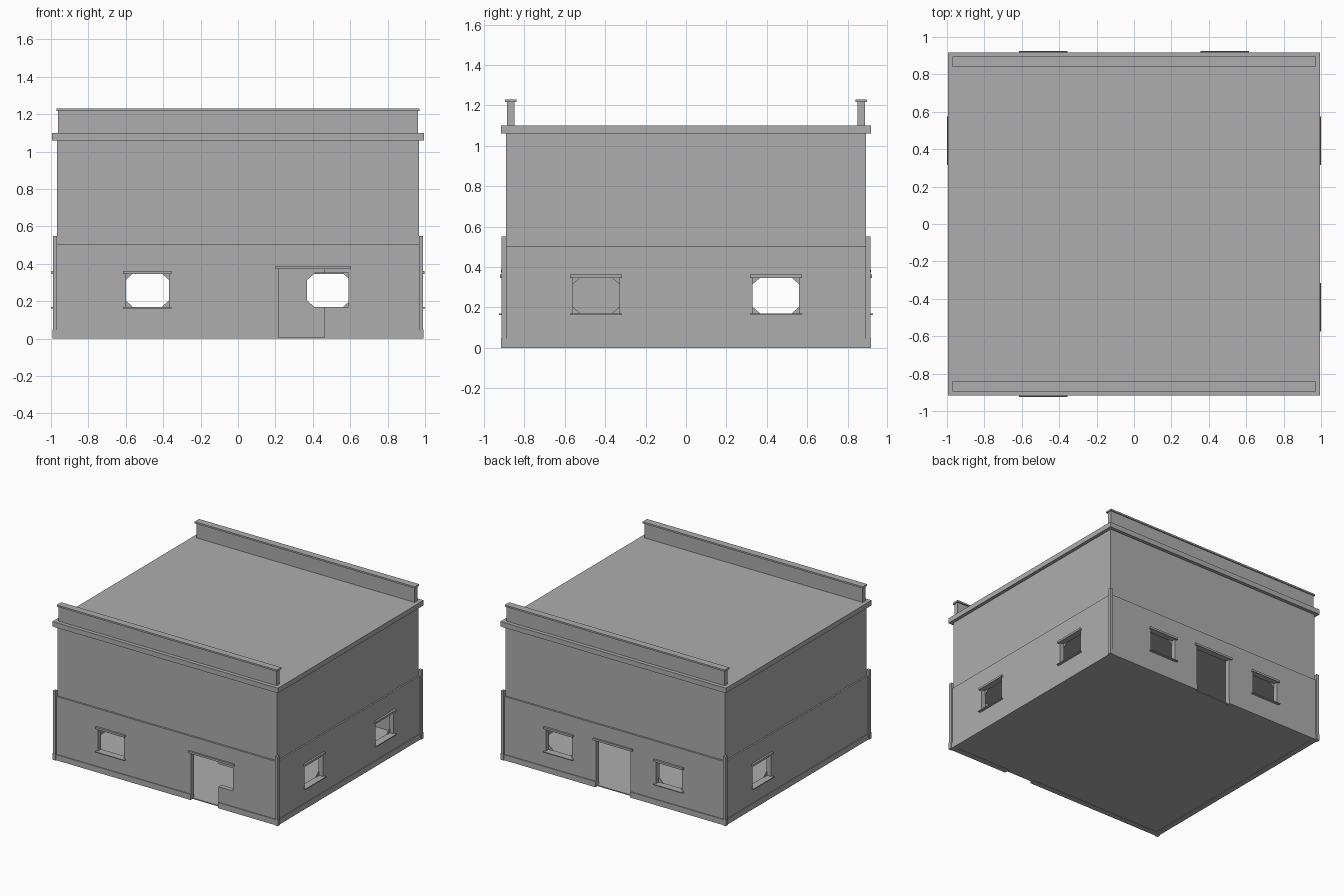
import bpy, bmesh
from mathutils import Vector

if "Cube" in bpy.data.objects:
    bpy.data.objects.remove(bpy.data.objects["Cube"])

grey = bpy.data.materials.new("plain grey")
grey.diffuse_color = (0.42, 0.42, 0.42, 1)
grey.use_nodes = True
grey.node_tree.nodes["Principled BSDF"].inputs["Base Color"].default_value = grey.diffuse_color


def mesh_object(name, bm):
    bmesh.ops.recalc_face_normals(bm, faces=bm.faces)
    me = bpy.data.meshes.new(name)
    bm.to_mesh(me)
    bm.free()
    me.materials.append(grey)
    ob = bpy.data.objects.new(name, me)
    bpy.context.collection.objects.link(ob)
    return ob


def box(name, x0, x1, y0, y1, z0, z1):
    bm = bmesh.new()
    bmesh.ops.create_cube(bm, size=1)
    for v in bm.verts:
        v.co = Vector(((x0 + x1) / 2 + v.co.x * (x1 - x0),
                       (y0 + y1) / 2 + v.co.y * (y1 - y0),
                       (z0 + z1) / 2 + v.co.z * (z1 - z0)))
    return mesh_object(name, bm)


HALF = {"front": 0.905, "back": 0.905, "left": 0.98, "right": 0.98}


def place(side, u, d, z):
    """Point on a wall: u along it, d outward from its face, z up."""
    n = HALF[side] + d
    return {"front": (u, -n, z), "back": (u, n, z),
            "left": (-n, u, z), "right": (n, u, z)}[side]


def wall_box(name, side, u0, u1, d0, d1, z0, z1):
    a, b = place(side, u0, d0, z0), place(side, u1, d1, z1)
    lo = [min(p, q) for p, q in zip(a, b)]
    hi = [max(p, q) for p, q in zip(a, b)]
    return box(name, lo[0], hi[0], lo[1], hi[1], lo[2], hi[2])


def corner_piece(side, u, z, du, dz):
    """Small triangular plate in an opening corner, on the inner wall side."""
    bm = bmesh.new()
    rings = [[bm.verts.new(place(side, *p)) for p in
              ((u, d, z), (u + du, d, z), (u, d, z + dz))] for d in (-0.04, -0.033)]
    bm.faces.new(rings[0])
    bm.faces.new(rings[1])
    for i in range(3):
        j = (i + 1) % 3
        bm.faces.new((rings[0][i], rings[0][j], rings[1][j], rings[1][i]))
    mesh_object("window_corner_piece", bm)


def cut(target, cutter):
    cutter.hide_render = True
    cutter.hide_viewport = True
    cutter.display_type = 'WIRE'
    m = target.modifiers.new("cut", 'BOOLEAN')
    m.operation = 'DIFFERENCE'
    m.solver = 'EXACT'
    m.object = cutter


# Hollow lower storey
lower = box("lower_walls", -0.98, 0.98, -0.905, 0.905, 0, 0.505)
cut(lower, box("room_cutter", -0.94, 0.94, -0.865, 0.865, -0.1, 0.48))
box("floor", -0.965, 0.965, -0.89, 0.89, 0.002, 0.01)

# Windows with lintels and sills
windows = [("front", -0.6, -0.37), ("back", -0.6, -0.37), ("back", 0.37, 0.6),
           ("right", -0.56, -0.33), ("right", 0.33, 0.56), ("left", 0.33, 0.56)]
for side, u0, u1 in windows:
    cut(lower, wall_box("window_cutter", side, u0, u1, -0.1, 0.1, 0.168, 0.35))
    wall_box("window_lintel", side, u0 - 0.014, u1 + 0.014, -0.01, 0.016, 0.346, 0.362)
    wall_box("window_sill", side, u0 - 0.014, u1 + 0.014, -0.03, 0.02, 0.162, 0.169)
    if side != "front":
        for u, s in ((u0, 1), (u1, -1)):
            corner_piece(side, u, 0.168, s * 0.04, 0.035)
            corner_piece(side, u, 0.35, s * 0.04, -0.035)

# Doorways: the front one is joined with a half window
cut(lower, wall_box("front_door_cutter", "front", 0.22, 0.46, -0.1, 0.1, -0.1, 0.372))
cut(lower, wall_box("side_light_cutter", "front", 0.45, 0.59, -0.1, 0.1, 0.168, 0.35))
cut(lower, wall_box("back_door_cutter", "back", -0.145, 0.16, -0.1, 0.1, -0.1, 0.372))
wall_box("front_door_lintel", "front", 0.2, 0.605, -0.01, 0.012, 0.372, 0.388)
wall_box("back_door_lintel", "back", -0.165, 0.18, -0.01, 0.012, 0.372, 0.388)

# Plinth strips, left open at the doorways
for side, u0, u1 in (("front", -0.97, 0.22), ("front", 0.46, 0.97),
                     ("back", -0.97, -0.145), ("back", 0.16, 0.97),
                     ("left", -0.895, 0.895), ("right", -0.895, 0.895)):
    wall_box("plinth", side, u0, u1, -0.01, 0.006, 0, 0.045)

# Corner posts with a slightly wider foot
for sx in (-1, 1):
    for sy in (-1, 1):
        for name, w, z0, z1 in (("corner_post", 0.0, 0.05, 0.55), ("post_foot", 0.003, 0, 0.05)):
            xs = sorted((sx * 0.967, sx * (0.99 + w)))
            ys = sorted((sy * 0.889, sy * (0.914 + w)))
            box(name, xs[0], xs[1], ys[0], ys[1], z0, z1)

# Upper storey and roof slab
box("upper_walls", -0.968, 0.968, -0.89, 0.89, 0.5, 1.065)
box("roof_slab", -0.994, 0.994, -0.917, 0.917, 1.06, 1.1)

# Parapets with caps along the front and back
for sy in (-1, 1):
    a, b = sorted((sy * 0.85, sy * 0.887))
    box("parapet", -0.962, 0.962, a, b, 1.095, 1.22)
    a, b = sorted((sy * 0.84, sy * 0.896))
    box("parapet_cap", -0.97, 0.97, a, b, 1.217, 1.23)
